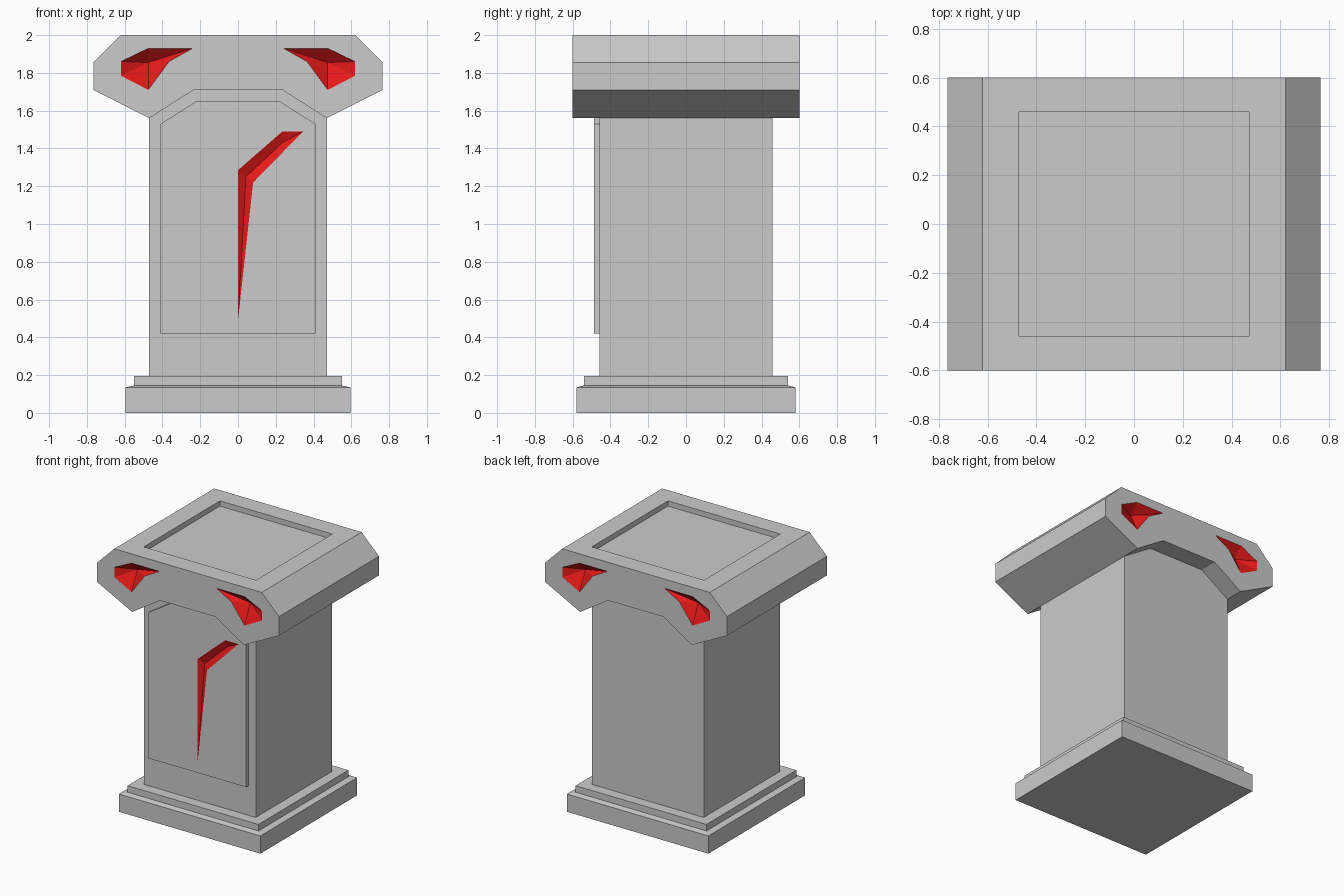
import bpy, bmesh

if "Cube" in bpy.data.objects:
    bpy.data.objects.remove(bpy.data.objects["Cube"])


def material(name, color):
    mat = bpy.data.materials.new(name)
    mat.diffuse_color = color
    mat.use_nodes = True
    mat.node_tree.nodes["Principled BSDF"].inputs["Base Color"].default_value = mat.diffuse_color
    return mat


GREY = material("stone_grey", (0.6, 0.6, 0.6, 1))
RED = material("inlay_red", (0.8, 0.01, 0.01, 1))


def finish(name, bm, index=0):
    bmesh.ops.recalc_face_normals(bm, faces=bm.faces)
    for f in bm.faces:
        f.material_index = index
    me = bpy.data.meshes.new(name)
    bm.to_mesh(me)
    bm.free()
    me.materials.append(GREY)
    me.materials.append(RED)
    ob = bpy.data.objects.new(name, me)
    bpy.context.collection.objects.link(ob)
    return ob


def add_loft(bm, rings, cap_end=True):
    """Join rings of equal point count with quads, and close the ends."""
    loops = [[bm.verts.new(p) for p in r] for r in rings]
    bm.faces.new(loops[0])
    for a, b in zip(loops, loops[1:]):
        for i in range(len(a)):
            j = (i + 1) % len(a)
            bm.faces.new((a[i], a[j], b[j], b[i]))
    if cap_end:
        bm.faces.new(loops[-1])
    return loops[-1]


def rect(x, y, z):
    return [(-x, -y, z), (x, -y, z), (x, y, z), (-x, y, z)]


def stack(name, *sections):
    bm = bmesh.new()
    add_loft(bm, [rect(*s) for s in sections])
    return finish(name, bm)


def prism(name, profile, y0, y1):
    bm = bmesh.new()
    add_loft(bm, [[(x, y, z) for x, z in profile] for y in (y0, y1)])
    return finish(name, bm)


def add_gouge(bm, outline, spine, facets, y, depth, sx=1, sy=1):
    """Faceted pit cutter: outline on the surface, spine points at depth."""
    rings = [[(sx * x, sy * yy, z) for x, z in outline] for yy in (y - 0.03, y)]
    vs = add_loft(bm, rings, cap_end=False)
    vs = vs + [bm.verts.new((sx * x, sy * (y + depth), z)) for x, z in spine]
    for f in facets:
        bm.faces.new([vs[i] for i in f])


def cut(target, cutter):
    cutter.hide_render = True
    cutter.display_type = 'WIRE'
    mod = target.modifiers.new(cutter.name, 'BOOLEAN')
    mod.operation = 'DIFFERENCE'
    mod.solver = 'EXACT'
    mod.object = cutter


def mirrored(half):
    return half + [(-x, z) for x, z in reversed(half)]


# Stepped plinth and square shaft
stack("plinth", (0.595, 0.58, 0), (0.595, 0.58, 0.135),
      (0.55, 0.54, 0.145), (0.55, 0.54, 0.195))
stack("shaft", (0.47, 0.458, 0.19), (0.47, 0.458, 1.8))

# Raised front panel with clipped top corners
panel = prism("front_panel", mirrored([(0.41, 0.42), (0.41, 1.53), (0.22, 1.65)]),
              -0.487, -0.45)

# Bevelled capital with an arched underside
cap = prism("capital", mirrored([(0.235, 1.71), (0.47, 1.56), (0.765, 1.71),
                                 (0.765, 1.855), (0.62, 2.0)]), -0.6, 0.6)

# Shallow square recess on top
cut(cap, stack("top_recess_cutter", (0.472, 0.458, 1.96), (0.472, 0.458, 2.1)))

# Red faceted pits at both ends of the capital's front and back
eye = [(0.62, 1.86), (0.475, 1.93), (0.24, 1.93),
       (0.365, 1.86), (0.475, 1.71), (0.62, 1.785)]
bm = bmesh.new()
for sx in (1, -1):
    for sy in (1, -1):
        add_gouge(bm, eye, [(0.475, 1.855)],
                  [(i, (i + 1) % 6, 6) for i in range(6)], -0.6, 0.07, sx, sy)
cut(cap, finish("eye_cutter", bm, 1))

# Red bent groove in the panel
bm = bmesh.new()
add_gouge(bm, [(0, 1.285), (0.235, 1.49), (0.345, 1.49), (0.08, 1.22), (0, 0.49)],
          [(0.042, 1.25), (0.235, 1.43)],
          [(0, 1, 6, 5), (1, 2, 6), (2, 3, 5, 6), (3, 4, 5), (4, 0, 5)],
          -0.487, 0.025)
cut(panel, finish("groove_cutter", bm, 1))
